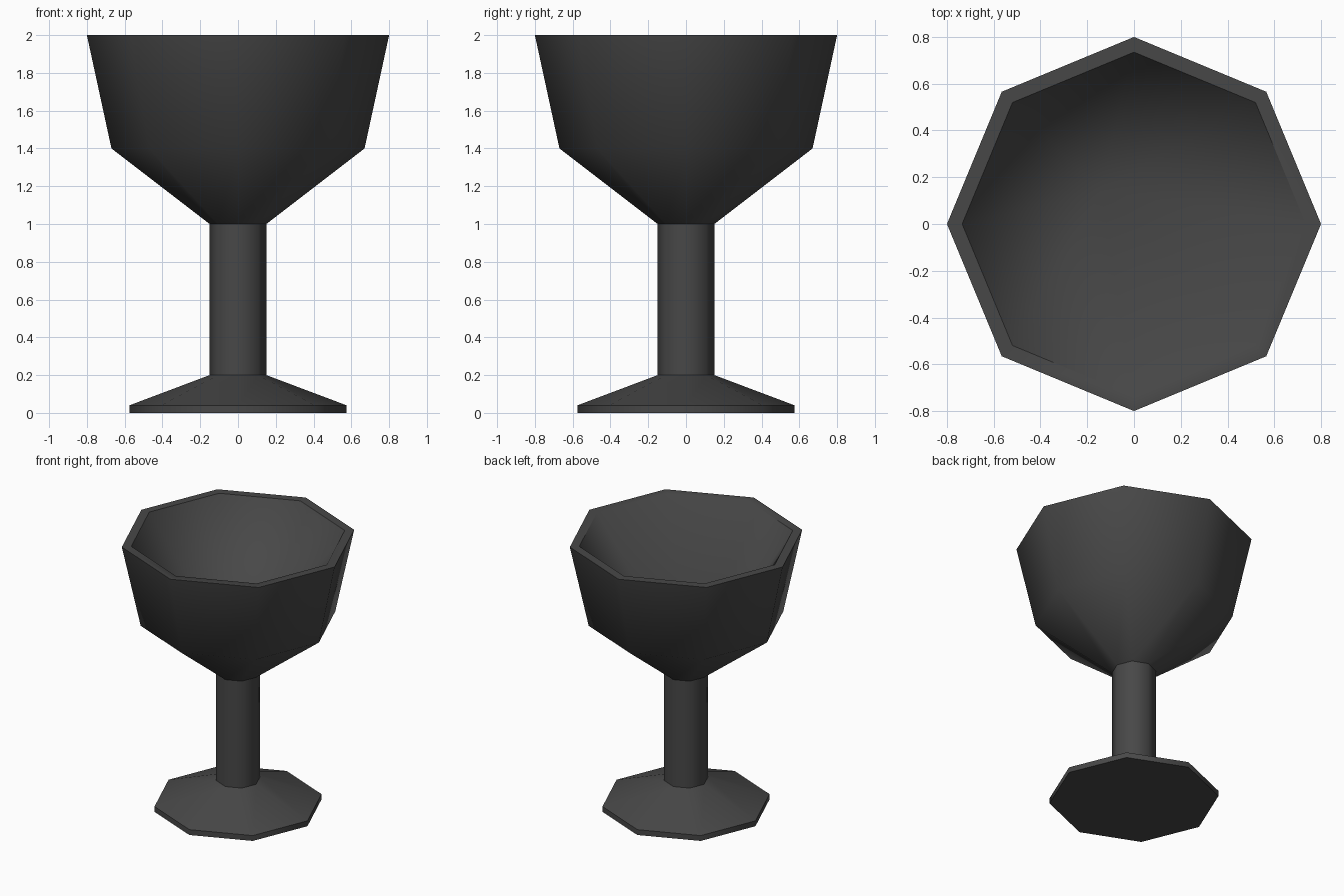
import bpy, bmesh, math

if "Cube" in bpy.data.objects:
    bpy.data.objects.remove(bpy.data.objects["Cube"])

SIDES = 8

metal = bpy.data.materials.new("dark_grey")
metal.diffuse_color = (0.064, 0.064, 0.064, 1)
metal.use_nodes = True
metal.node_tree.nodes["Principled BSDF"].inputs["Base Color"].default_value = metal.diffuse_color


def lathe(name, profile):
    """Revolve (radius, z, shift) points into an eight-sided solid.
    Shift slides a ring towards the back left; radius 0 closes an end."""
    bm = bmesh.new()
    rings = []
    for r, z, shift in profile:
        cx, cy = -shift * math.sqrt(0.5), shift * math.sqrt(0.5)
        if r == 0:
            rings.append([bm.verts.new((cx, cy, z))] * SIDES)
        else:
            rings.append([bm.verts.new((cx + r * math.cos(math.tau * i / SIDES),
                                        cy + r * math.sin(math.tau * i / SIDES), z))
                          for i in range(SIDES)])
    for low, high in zip(rings, rings[1:]):
        for i in range(SIDES):
            j = (i + 1) % SIDES
            corners = list(dict.fromkeys((low[i], low[j], high[j], high[i])))
            bm.faces.new(corners)
    bmesh.ops.recalc_face_normals(bm, faces=bm.faces[:])
    mesh = bpy.data.meshes.new(name)
    bm.to_mesh(mesh)
    bm.free()
    mesh.materials.append(metal)
    obj = bpy.data.objects.new(name, mesh)
    bpy.context.collection.objects.link(obj)
    bpy.ops.object.select_all(action='DESELECT')
    obj.select_set(True)
    bpy.context.view_layer.objects.active = obj
    bpy.ops.object.shade_smooth_by_angle(angle=math.radians(49))


# Foot, stem and outer bowl wall, over the flat rim and down the off-centre hollow
lathe("goblet", [
    (0, 0, 0), (0.575, 0, 0), (0.575, 0.04, 0),   # foot
    (0.15, 0.2, 0), (0.15, 1.0, 0),               # stem
    (0.67, 1.4, 0), (0.8, 2.0, 0),                # outer bowl
    (0.735, 2.0, 0),                              # rim
    (0, 1.05, 0.2),                               # pointed hollow
])
